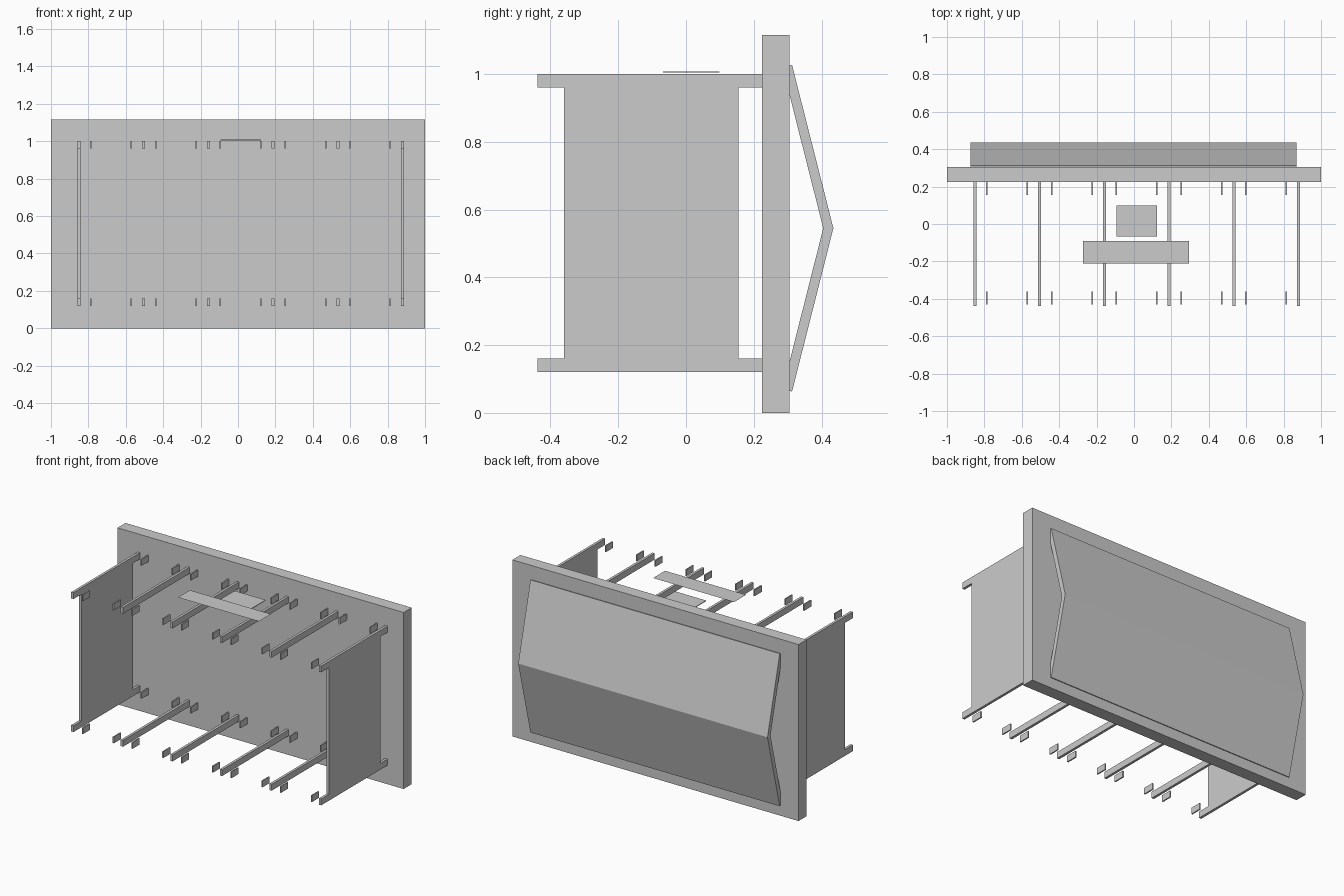
import bpy, bmesh

if "Cube" in bpy.data.objects:
    bpy.data.objects.remove(bpy.data.objects["Cube"])


def make_object(name, bm):
    bmesh.ops.recalc_face_normals(bm, faces=bm.faces)
    mesh = bpy.data.meshes.new(name)
    bm.to_mesh(mesh)
    bm.free()
    obj = bpy.data.objects.new(name, mesh)
    bpy.context.collection.objects.link(obj)
    return obj


def box(name, x, y, z):
    bm = bmesh.new()
    bmesh.ops.create_cube(bm, size=1)
    for v in bm.verts:
        v.co = [(r[0] + r[1]) / 2 + c * (r[1] - r[0]) for r, c in zip((x, y, z), v.co)]
    return make_object(name, bm)


def extrude_x(name, profile, x0, x1):
    bm = bmesh.new()
    face = bm.faces.new([bm.verts.new((x0, y, z)) for y, z in profile])
    res = bmesh.ops.extrude_face_region(bm, geom=[face])
    moved = [g for g in res["geom"] if isinstance(g, bmesh.types.BMVert)]
    bmesh.ops.translate(bm, verts=moved, vec=(x1 - x0, 0, 0))
    return make_object(name, bm)


def sheet(name, x, y, z):
    bm = bmesh.new()
    pts = ((x[0], y[0]), (x[1], y[0]), (x[1], y[1]), (x[0], y[1]))
    face = bm.faces.new([bm.verts.new((px, py, z)) for px, py in pts])
    obj = make_object(name, bm)
    if obj.data.polygons[0].normal.z < 0:
        obj.data.flip_normals()
    return obj


# Upright main board
box("main_panel", (-1, 1), (0.225, 0.305), (0, 1.115))

# Folded board on the back
extrude_x("folded_back_panel",
          [(0.313, 1.027), (0.435, 0.545), (0.313, 0.063),
           (0.285, 0.07), (0.405, 0.545), (0.285, 1.02)], -0.874, 0.868)

# Rails along the top and bottom, with small tabs beside their ends
rail_x = [-0.851 + 0.3462 * i for i in range(6)]
levels = {"lower": (0.12, 0.16), "upper": (0.96, 1.0)}
tab_ends = {"front": (-0.431, -0.36), "back": (0.155, 0.225)}
for i, x in enumerate(rail_x):
    for level, z in levels.items():
        box(f"{level}_rail_{i}", (x - 0.008, x + 0.008), (-0.438, 0.225), z)
        for side in (-1, 1):
            if (i == 0 and side < 0) or (i == 5 and side > 0):
                continue
            tx = x + side * 0.065
            for end, y in tab_ends.items():
                box(f"{level}_{end}_tab_{i}", (tx - 0.004, tx + 0.004), y, z)

# Plates closing both sides
for name, x in (("left_plate", rail_x[0]), ("right_plate", rail_x[-1])):
    box(name, (x - 0.008, x + 0.008), (-0.36, 0.155), (0.16, 0.96))

# Thin sheets floating above the frame
sheet("upper_strip", (-0.272, 0.295), (-0.212, -0.092), 1.037)
box("lower_sheet", (-0.093, 0.124), (-0.068, 0.099), (1.004, 1.008))
